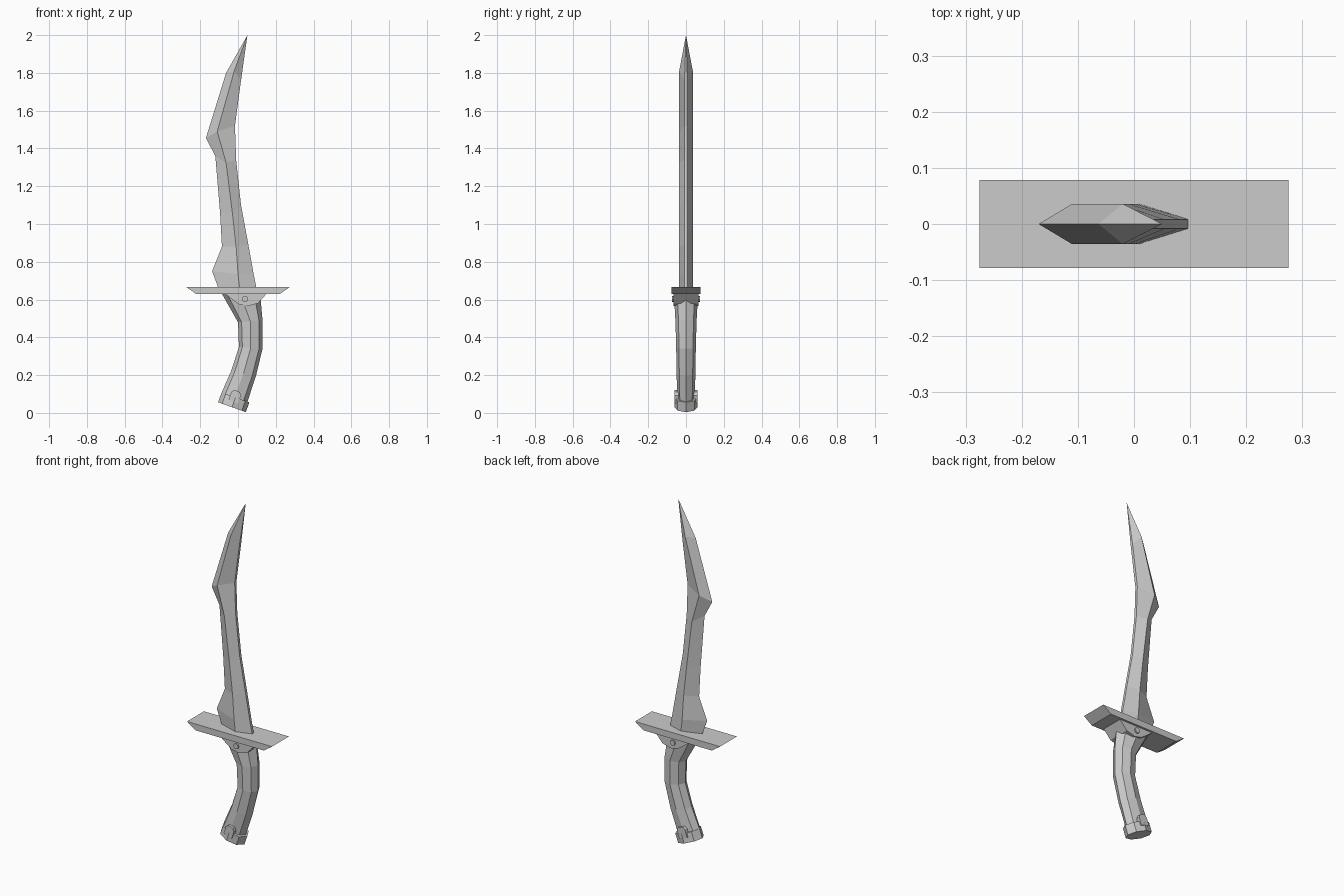
import bpy
import bmesh
import math
from mathutils import Vector

default = bpy.data.objects.get("Cube")
if default:
    bpy.data.objects.remove(default)

# One plain metal grey for the whole weapon
GREY = (0.6, 0.6, 0.6, 1)
metal = bpy.data.materials.new("plain grey")
metal.use_nodes = True
metal.diffuse_color = GREY
metal.node_tree.nodes["Principled BSDF"].inputs["Base Color"].default_value = GREY


def loft(name, rings):
    """Skin a list of equal-length point rings and cap both ends."""
    bm = bmesh.new()
    loops = [[bm.verts.new(p) for p in ring] for ring in rings]
    count = len(loops[0])
    for low, high in zip(loops, loops[1:]):
        for i in range(count):
            j = (i + 1) % count
            bm.faces.new((low[i], low[j], high[j], high[i]))
    bm.faces.new(loops[0])
    bm.faces.new(loops[-1])
    bmesh.ops.remove_doubles(bm, verts=bm.verts, dist=0.0005)
    bmesh.ops.recalc_face_normals(bm, faces=bm.faces)
    mesh = bpy.data.meshes.new(name)
    bm.to_mesh(mesh)
    bm.free()
    mesh.materials.append(metal)
    obj = bpy.data.objects.new(name, mesh)
    bpy.context.collection.objects.link(obj)
    return obj


def plate(name, profile, y_start, y_end):
    """Extrude an x-z profile along y."""
    return loft(name, [[(x, y, z) for x, z in profile] for y in (y_start, y_end)])


def octagon(left, right, depth):
    """Eight-sided ring between two x-z points, with a half depth in y."""
    a, b = Vector((left[0], 0, left[1])), Vector((right[0], 0, right[1]))
    middle, half = (a + b) / 2, (b - a) / 2
    ring = []
    for i in range(8):
        t = i * math.tau / 8
        ring.append(middle + half * math.cos(t) + Vector((0, depth * math.sin(t), 0)))
    return ring


# Blade: cutting edge, raised ridge and thin flat spine at each station
stations = [
    ((-.1, .65), (.01, .65), (.1, .65)),
    ((-.137, .75), (0, .735), (.082, .74)),
    ((-.085, .88), (-.01, .88), (.055, .89)),
    ((-.095, 1.06), (-.03, 1.06), (.016, 1.1)),
    ((-.12, 1.36), (-.063, 1.325), (-.01, 1.34)),
    ((-.17, 1.455), (-.11, 1.49), (-.016, 1.52)),
    ((-.063, 1.8), (-.02, 1.81), (.016, 1.76)),
]
RIDGE, SPINE = 0.036, 0.008
blade_rings = []
for edge, ridge, spine in stations:
    blade_rings.append([
        (edge[0], 0, edge[1]),
        (ridge[0], -RIDGE, ridge[1]),
        (spine[0], -SPINE, spine[1]),
        (spine[0], SPINE, spine[1]),
        (ridge[0], RIDGE, ridge[1]),
    ])


def blade_mesh():
    """Loft the stations, then close them with a fan to the point."""
    obj = loft("blade", blade_rings)
    bm = bmesh.new()
    bm.from_mesh(obj.data)
    cap = max(bm.faces, key=lambda f: f.calc_center_median().z if len(f.verts) == 5 else 0)
    bmesh.ops.poke(bm, faces=[cap])
    bm.verts.ensure_lookup_table()
    bm.verts[-1].co = (0.05, 0, 2)
    bmesh.ops.recalc_face_normals(bm, faces=bm.faces)
    bm.to_mesh(obj.data)
    bm.free()


blade_mesh()

# Guard: long plate with undercut ends
plate("guard", [(-.275, .667), (.275, .667), (.222, .63), (-.222, .63)], -.078, .078)

# Collar under the guard
plate("collar", [(-.075, .635), (-.03, .6), (.005, .575), (.05, .565),
                 (.105, .58), (.155, .635)], -.066, .066)

# Handle: curved octagonal grip
grip = [
    ((-.09, .1), (.047, .05), .046),
    ((-.037, .22), (.095, .195), .05),
    ((.005, .35), (.13, .34), .052),
    ((0, .48), (.13, .49), .056),
    ((-.085, .63), (.12, .6), .063),
]
loft("handle", [octagon(*section) for section in grip])

# Pommel: octagonal cap set square to the end of the handle
base = Vector((-.032, .03))
along = Vector((.335, .942))
across = Vector((.942, -.335))
loft("pommel_cap", [octagon(base + along * h - across * .078,
                            base + along * h + across * .078, .062)
                    for h in (0, .055)])

# Rivets and pommel tabs, on the front and the back
tab_shape = [(-.03, .03), (.024, .03), (.024, .075), (.012, .09), (-.02, .09), (-.03, .075)]
tab = [base + across * u + along * v for u, v in tab_shape]
rivet = [(.037 + .016 * math.cos(i * math.tau / 8), .603 + .016 * math.sin(i * math.tau / 8))
         for i in range(8)]
for side, label in ((-1, "front"), (1, "back")):
    plate(label + "_rivet", rivet, side * .06, side * .074)
    plate(label + "_pommel_tab", tab, side * .035, side * .061)
